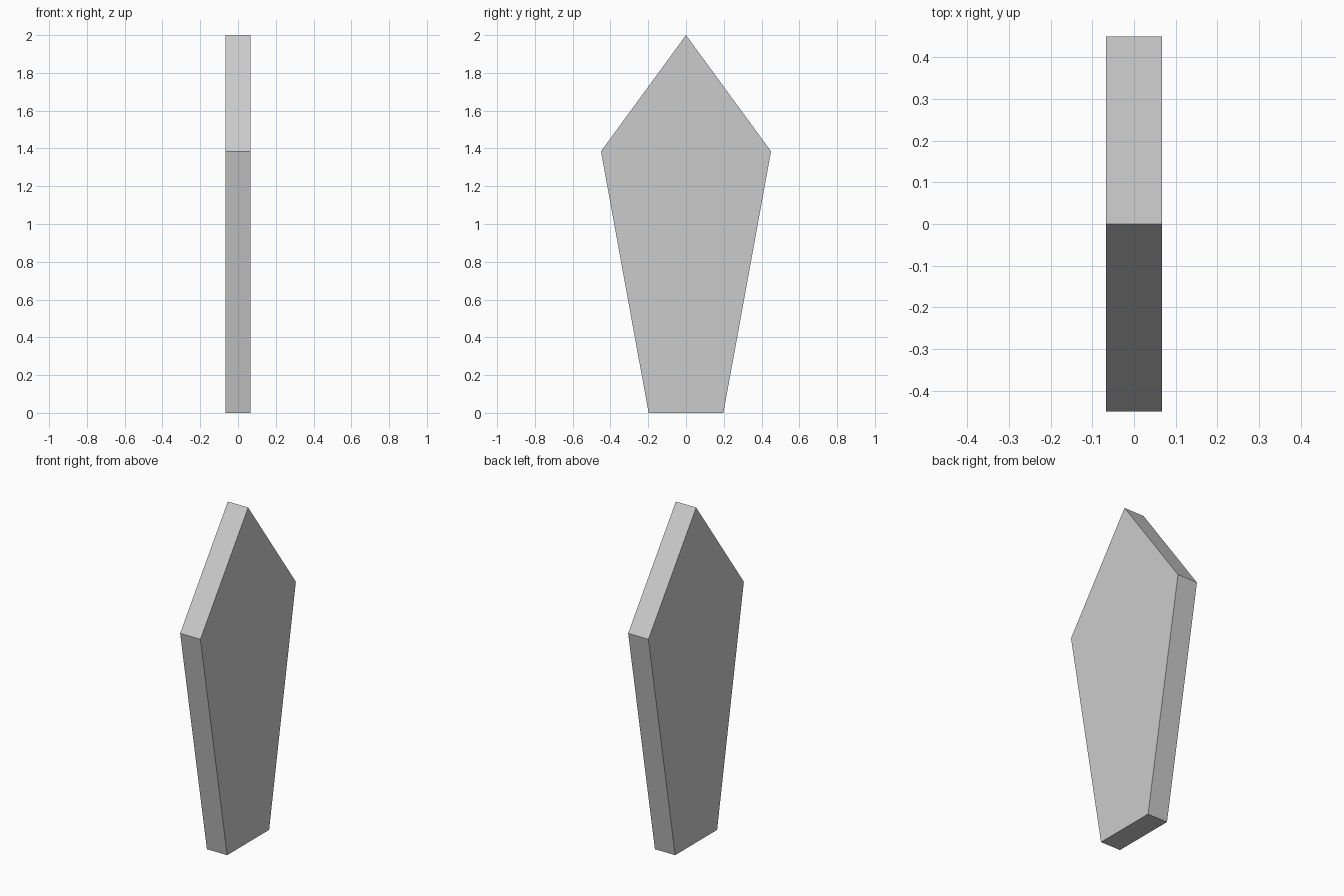
import bpy
import bmesh
from mathutils import Vector

if "Cube" in bpy.data.objects:
    bpy.data.objects.remove(bpy.data.objects["Cube"])

HALF_THICKNESS = 0.067

# Right half of the blade outline as (y, z); the left half is mirrored
half = [(0.198, 0.0), (0.45, 1.385)]
outline = half + [(0.0, 2.0)] + [(-y, z) for y, z in reversed(half)]

# Flat pointed panel: outline face extruded along x
bm = bmesh.new()
face = bm.faces.new([bm.verts.new((-HALF_THICKNESS, y, z)) for y, z in outline])
result = bmesh.ops.extrude_face_region(bm, geom=[face], use_keep_orig=True)
moved = [v for v in result["geom"] if isinstance(v, bmesh.types.BMVert)]
bmesh.ops.translate(bm, verts=moved, vec=Vector((2 * HALF_THICKNESS, 0, 0)))
bmesh.ops.recalc_face_normals(bm, faces=bm.faces)

mesh = bpy.data.meshes.new("pointed_panel")
bm.to_mesh(mesh)
bm.free()
panel = bpy.data.objects.new("pointed_panel", mesh)
bpy.context.collection.objects.link(panel)
